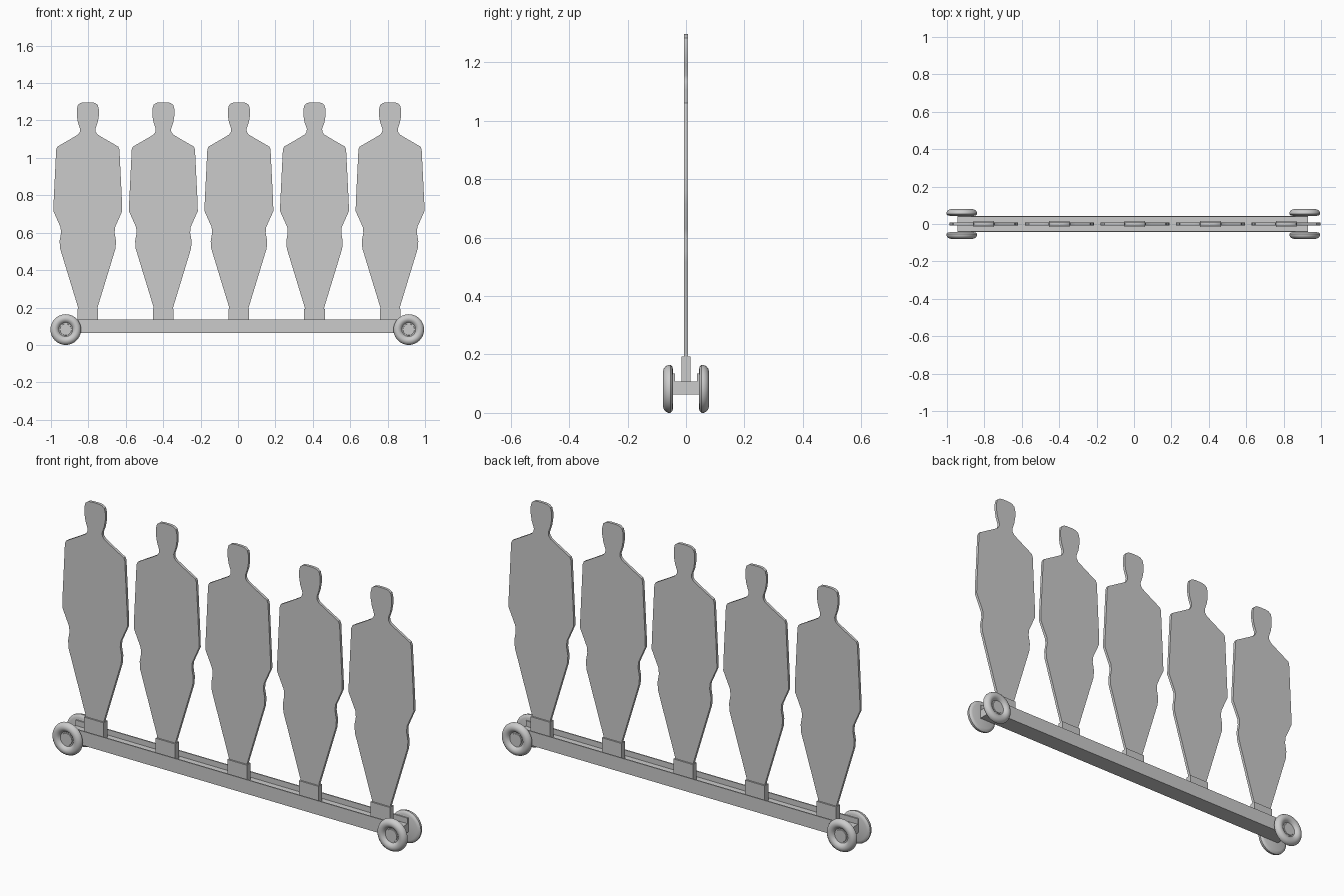
import bpy, bmesh, math
from mathutils import Vector, Matrix

if "Cube" in bpy.data.objects:
    bpy.data.objects.remove(bpy.data.objects["Cube"])


def finish(name, bm, smooth=False):
    bmesh.ops.recalc_face_normals(bm, faces=bm.faces[:])
    me = bpy.data.meshes.new(name)
    bm.to_mesh(me)
    bm.free()
    ob = bpy.data.objects.new(name, me)
    bpy.context.collection.objects.link(ob)
    if smooth:
        bpy.ops.object.select_all(action='DESELECT')
        ob.select_set(True)
        bpy.context.view_layer.objects.active = ob
        bpy.ops.object.shade_smooth_by_angle(angle=math.radians(35))
    return ob


def extrude(name, pts, offset, smooth=False):
    bm = bmesh.new()
    face = bm.faces.new([bm.verts.new(p) for p in pts])
    ext = bmesh.ops.extrude_face_region(bm, geom=[face], use_keep_orig=True)
    verts = [g for g in ext['geom'] if isinstance(g, bmesh.types.BMVert)]
    bmesh.ops.translate(bm, verts=verts, vec=offset)
    return finish(name, bm, smooth)


def box(name, lo, hi):
    lo, hi = Vector(lo), Vector(hi)
    bm = bmesh.new()
    bmesh.ops.create_cube(bm, size=1, matrix=Matrix.Translation((lo + hi) / 2)
                          @ Matrix.Diagonal((*(hi - lo), 1)))
    return finish(name, bm)


# Half outline of the standing silhouette, from feet to crown (x, z)
half = [(0.052, 0.12), (0.052, 0.20), (0.148, 0.515), (0.151, 0.555),
        (0.143, 0.60), (0.146, 0.63), (0.184, 0.715), (0.183, 0.76),
        (0.169, 1.045), (0.163, 1.06), (0.085, 1.105), (0.052, 1.125),
        (0.042, 1.14), (0.041, 1.155), (0.053, 1.19), (0.059, 1.225),
        (0.059, 1.26), (0.053, 1.283), (0.038, 1.294), (0.018, 1.297)]
outline = half + [(-x, z) for x, z in reversed(half)]

# Five target silhouettes, each held in a foot block
for i in range(5):
    cx = 0.005 + 0.404 * (i - 2)
    extrude(f"silhouette_{i + 1}", [(cx + x, -0.007, z) for x, z in outline],
            (0, 0.014, 0), True)
    box(f"foot_block_{i + 1}", (cx - 0.055, -0.015, 0.10), (cx + 0.055, 0.015, 0.193))

# Channel beam with a thick floor and thin side lips
w, t = 0.044, 0.006
channel = [(-w, 0.063), (w, 0.063), (w, 0.135), (w - t, 0.135),
           (w - t, 0.107), (t - w, 0.107), (t - w, 0.135), (-w, 0.135)]
extrude("channel_beam", [(-0.943, y, z) for y, z in channel], (1.874, 0, 0))

# Wheels: lathed tyre, rounded outside, with a recessed hub (radius, |y|)
tyre = [(0, 0.044), (0.066, 0.044), (0.076, 0.047), (0.082, 0.053), (0.082, 0.060),
        (0.078, 0.069), (0.070, 0.076), (0.060, 0.079), (0.050, 0.077),
        (0.042, 0.071), (0.037, 0.064), (0.031, 0.064), (0.030, 0.067), (0, 0.067)]
for end, cx in (("left", -0.921), ("right", 0.913)):
    for side, s in (("front", -1), ("back", 1)):
        bm = bmesh.new()
        vs = [bm.verts.new((cx + r, s * y, 0.082)) for r, y in tyre]
        edges = [bm.edges.new(p) for p in zip(vs, vs[1:])]
        bmesh.ops.spin(bm, geom=vs + edges, cent=(cx, 0, 0.082), axis=(0, 1, 0),
                       angle=2 * math.pi, steps=40, use_duplicate=False)
        bmesh.ops.remove_doubles(bm, verts=bm.verts[:], dist=1e-5)
        finish(f"wheel_{side}_{end}", bm, True)
